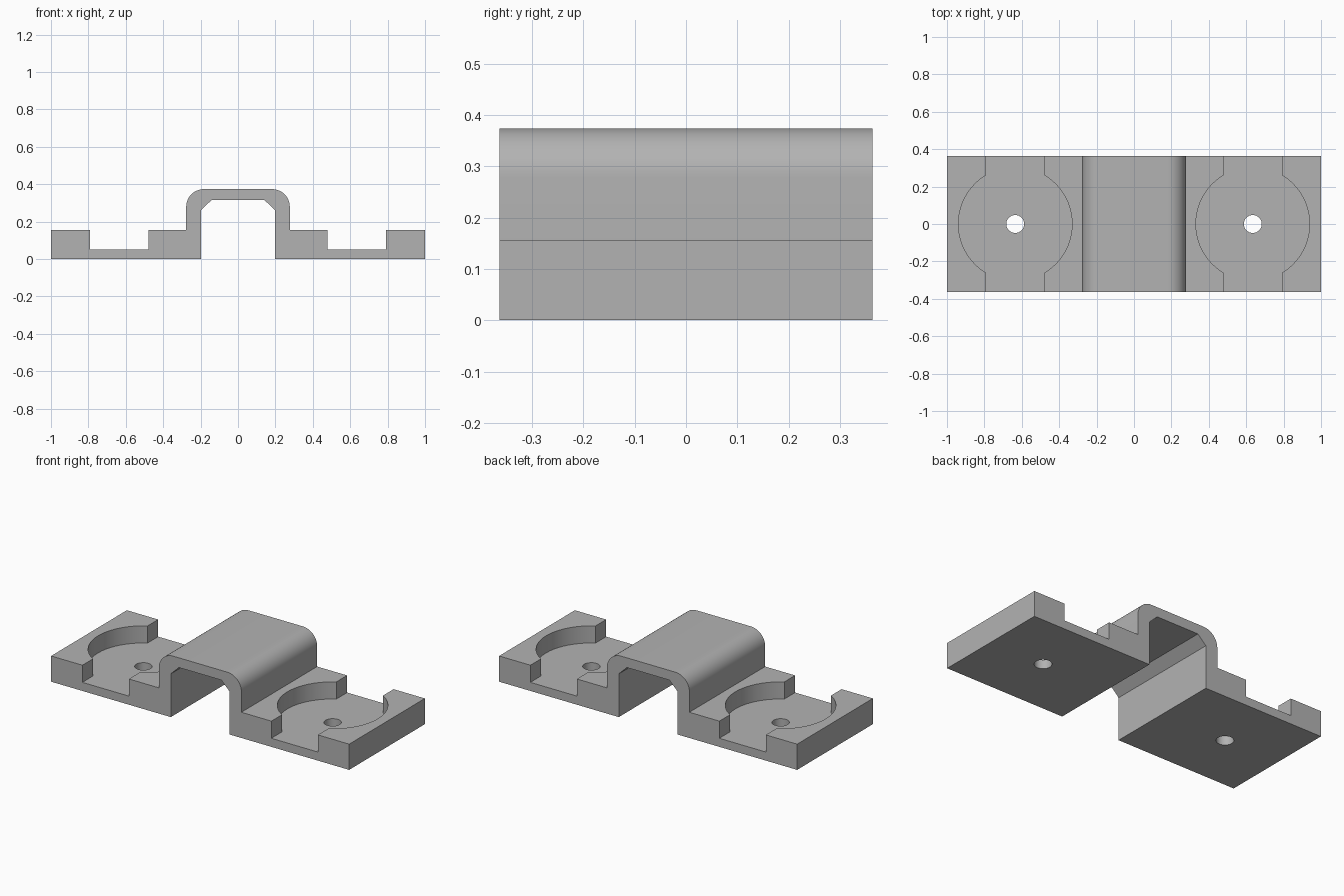
import bpy, bmesh, math

cube = bpy.data.objects.get("Cube")
if cube:
    bpy.data.objects.remove(cube, do_unlink=True)

HALF_DEPTH = 0.363
PAD_TOP, FLOOR = 0.156, 0.052
HOLE_X = 0.635

grey = bpy.data.materials.new("plain grey")
grey.use_nodes = True
colour = (0.45, 0.45, 0.45, 1)
grey.diffuse_color = colour
grey.node_tree.nodes["Principled BSDF"].inputs["Base Color"].default_value = colour


def add_object(name, bm):
    bmesh.ops.recalc_face_normals(bm, faces=bm.faces)
    mesh = bpy.data.meshes.new(name)
    bm.to_mesh(mesh)
    bm.free()
    mesh.materials.append(grey)
    obj = bpy.data.objects.new(name, mesh)
    bpy.context.collection.objects.link(obj)
    return obj


def extrude_profile(name, points, half_depth):
    bm = bmesh.new()
    face = bm.faces.new([bm.verts.new((x, -half_depth, z)) for x, z in points])
    moved = bmesh.ops.extrude_face_region(bm, geom=[face])["geom"]
    verts = [v for v in moved if isinstance(v, bmesh.types.BMVert)]
    bmesh.ops.translate(bm, verts=verts, vec=(0, 2 * half_depth, 0))
    return add_object(name, bm)


def cylinder(name, x, radius, bottom, top, sides):
    bm = bmesh.new()
    bmesh.ops.create_cone(bm, cap_ends=True, segments=sides, radius1=radius,
                          radius2=radius, depth=top - bottom)
    bmesh.ops.translate(bm, verts=bm.verts, vec=(x, 0, (top + bottom) / 2))
    return add_object(name, bm)


# Right half of the bracket outline: pad, slot, rounded arch, chamfered channel
outer, top, fillet = 0.277, 0.374, 0.095
half = [(0.197, 0), (1, 0), (1, PAD_TOP), (0.79, PAD_TOP), (0.79, FLOOR),
        (0.478, FLOOR), (0.478, PAD_TOP), (outer, PAD_TOP)]
for i in range(13):
    a = math.pi / 2 * i / 12
    half.append((outer - fillet + fillet * math.cos(a),
                 top - fillet + fillet * math.sin(a)))
channel = [(0.142, 0.315), (0.197, 0.262)]
mirrored = [(-x, z) for x, z in reversed(half)]
outline = half + mirrored + [(-x, z) for x, z in reversed(channel)] + channel
bracket = extrude_profile("bracket", outline, HALF_DEPTH)

# Round pockets and screw holes on both pads
for side in (-1, 1):
    x = side * HOLE_X
    for name, radius, bottom, sides in (("pocket_cutter", 0.304, FLOOR, 64),
                                        ("hole_cutter", 0.048, -0.1, 32)):
        cutter = cylinder(name, x, radius, bottom, 0.5, sides)
        cutter.hide_render = True
        cut = bracket.modifiers.new(name, "BOOLEAN")
        cut.operation = "DIFFERENCE"
        cut.solver = "EXACT"
        cut.object = cutter
        with bpy.context.temp_override(object=bracket, active_object=bracket):
            bpy.ops.object.modifier_apply(modifier=cut.name)
        bpy.data.objects.remove(cutter, do_unlink=True)

# Smooth curved walls, crisp edges
bpy.ops.object.select_all(action="DESELECT")
bracket.select_set(True)
bpy.context.view_layer.objects.active = bracket
bpy.ops.object.shade_smooth_by_angle(angle=math.radians(30))
